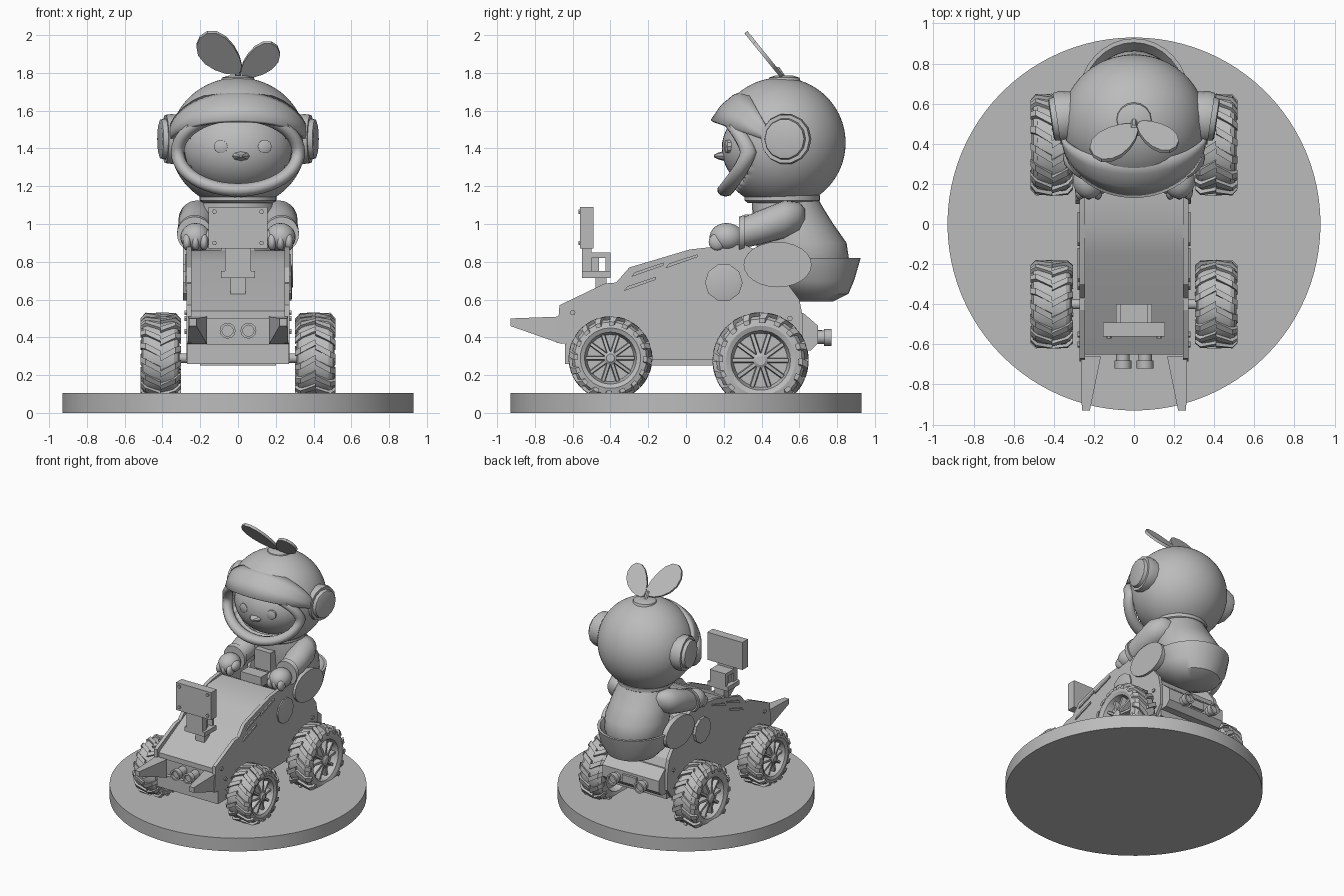
import bpy, bmesh, math
from math import sin, cos, pi, radians
from mathutils import Matrix, Vector

if "Cube" in bpy.data.objects:
    bpy.data.objects.remove(bpy.data.objects["Cube"])

grey = bpy.data.materials.new("plain grey")
grey.use_nodes = True
grey.diffuse_color = (0.5, 0.5, 0.5, 1)
grey.node_tree.nodes["Principled BSDF"].inputs["Base Color"].default_value = grey.diffuse_color


def finish(bm, name, angle=35):
    bmesh.ops.recalc_face_normals(bm, faces=bm.faces[:])
    me = bpy.data.meshes.new(name)
    bm.to_mesh(me)
    bm.free()
    me.materials.append(grey)
    me.polygons.foreach_set("use_smooth", [True] * len(me.polygons))
    me.set_sharp_from_angle(angle=radians(angle))
    ob = bpy.data.objects.new(name, me)
    bpy.context.collection.objects.link(ob)
    return ob


def add_loft(bm, rings, cap=True, loop=False):
    vs = [[bm.verts.new(p) for p in r] for r in rings]
    pairs = list(zip(vs, vs[1:])) + ([(vs[-1], vs[0])] if loop else [])
    n = len(vs[0])
    for a, b in pairs:
        for i in range(n):
            j = (i + 1) % n
            bm.faces.new((a[i], a[j], b[j], b[i]))
    if cap and not loop:
        bm.faces.new(vs[0])
        bm.faces.new(vs[-1])


def loft(name, rings, angle=35, **kw):
    bm = bmesh.new()
    add_loft(bm, rings, **kw)
    return finish(bm, name, angle)


def slab(name, outline, x0, x1):
    """Side outline in (y, z), extruded along x."""
    return loft(name, [[(x, y, z) for y, z in outline] for x in (x0, x1)], 20)


def box(name, x0, x1, y0, y1, z0, z1):
    return slab(name, [(y0, z0), (y1, z0), (y1, z1), (y0, z1)], x0, x1)


def circle(x, r, n):
    return [(x, r * cos(2 * pi * i / n), r * sin(2 * pi * i / n)) for i in range(n)]


def place(ob, loc, turn=0):
    ob.matrix_world = Matrix.Translation(loc) @ Matrix.Rotation(turn, 4, 'Z')
    return ob


def drum(name, loc, profile, n=24, turn=0):
    """Turned part about the x axis from (x, radius) pairs."""
    return place(loft(name, [circle(x, r, n) for x, r in profile]), loc, turn)


def flat_rings(table, n=32):
    """Horizontal ellipses from (z, centre y, x radius, y radius)."""
    return [[(rx * cos(2 * pi * i / n), cy + ry * sin(2 * pi * i / n), z) for i in range(n)]
            for z, cy, rx, ry in table]


def ball(name, loc, size, keep=None, n=48):
    bm = bmesh.new()
    bmesh.ops.create_uvsphere(bm, u_segments=n, v_segments=n * 2 // 3, radius=1)
    bmesh.ops.transform(bm, matrix=Matrix.Translation(loc) @ Matrix.Diagonal((*size, 1)), verts=bm.verts)
    if keep:
        cut = [f for f in bm.faces if not keep(f.calc_center_median())]
        bmesh.ops.delete(bm, geom=cut, context='FACES')
    return finish(bm, name, 60)


# Display base
loft("display_base", flat_rings([(0, 0, .93, .93), (.105, 0, .93, .93)], 96))

# Car body with raised side panels
slab("car_body", [(-.60, .28), (.60, .28), (.62, .5), (.58, .59), (.3, .78), (.15, .86), (-.02, .85),
                  (-.15, .80), (-.65, .54), (-.65, .5), (-.61, .5), (-.61, .36)], -.25, .25)
panel = [(-.685, .37), (-.56, .36), (-.5, .28), (.56, .28), (.62, .36), (.62, .5), (.6, .6), (.42, .84),
         (.31, .89), (.2, .885), (.02, .865), (-.3, .77), (-.37, .69), (-.43, .685), (-.67, .57)]
box("front_bumper", -.27, .27, -.64, -.5, .26, .365)
box("chassis_floor", -.2, .2, -.5, .5, .25, .3)
for s, side in ((1, "left"), (-1, "right")):
    slab(side + "_side_panel", panel, s * .245, s * .272)
    # Front horn tapering to the tip
    loft(side + "_front_horn", [[(s * a, y, z0), (s * b, y, z0), (s * b, y, z1), (s * a, y, z1)]
         for a, b, y, z0, z1 in ((.165, .265, -.66, .365, .51), (.22, .26, -.93, .46, .5))])
    # Side details
    drum(side + "_side_disc", (s * .272, .2, .69), [(-.02, .1), (.01, .1), (.013, .09)], 10)
    for i, (y, z) in enumerate(((-.24, .68), (-.02, .80), (-.2, .755))):
        slab(f"{side}_vent_{i}", [(y - .09, z - .035), (y + .08, z + .025), (y + .08, z + .04),
                                  (y - .07, z - .01)], s * .265, s * .281)
    for i, (y, z) in enumerate(((-.6, .53), (-.55, .43), (.55, .5))):
        drum(f"{side}_bolt_{i}", (s * .272, y, z), [(-.01, .015), (.01, .015)], 6)
    oval = [(.485 + .18 * cos(k * pi / 12), .785 + .12 * sin(k * pi / 12)) for k in range(24)]
    slab(side + "_seat_wing", oval, s * .25, s * .29)
    # Head lamps and tail pipes
    for part, x, y, z, r in (("head_lamp", .055, -.65, .435, .042), ("tail_pipe", .12, .7, .4, .045)):
        drum(f"{side}_{part}", (s * x, y, z), [(-.06, r * .8), (.03, r * .8), (.03, r), (.07, r),
             (.07, r * .7), (.05, r * .7)], 12, -pi / 2 if y < 0 else pi / 2)
slab("rear_bumper", [(.58, .33), (.66, .33), (.7, .37), (.7, .46), (.62, .53), (.58, .53)], -.25, .25)
box("tail_plate", -.06, .06, .69, .72, .38, .44)

# Screen on the hood
box("screen", -.155, .155, -.56, -.49, .87, 1.09)
box("screen_stem", -.07, .07, -.55, -.50, .74, .9)
box("screen_bracket", -.09, .09, -.55, -.40, .715, .75)
box("bracket_top", -.07, .07, -.55, -.40, .82, .85)
box("bracket_back", -.07, .07, -.425, -.40, .74, .83)
box("bracket_core", -.055, .055, -.52, -.46, .74, .83)
box("bracket_foot", -.04, .04, -.48, -.42, .6, .72)
for x in (-.125, .125):
    for z in (.9, 1.065):
        drum("screen_bolt", (x, -.56, z), [(-.01, .013), (.01, .013)], 6, pi / 2)


# Wheels with chevron treads, spokes and hub
def wheel(name, loc, R, s):
    bm = bmesh.new()
    half = [(.04, .56), (.09, .62), (.1, .72), (.092, .86), (.07, .92)]
    prof = half + [(-x, r) for x, r in reversed(half)]
    add_loft(bm, [circle(x, r * R, 32) for x, r in prof])
    h = .075
    for k in range(16):
        for d in (-1, 1):
            a = 2 * pi * k / 16 + (d > 0) * .1
            rings = []
            for x, da, r, low in ((0, 0, 1, .88), (.08, .2, .99, .86), (.107, .26, .87, .78)):
                rings.append([(d * x, q * R * cos(a + da + e), q * R * sin(a + da + e))
                              for q, e in ((r, -h), (r, h), (low, h), (low, -h))])
            add_loft(bm, rings)
    for k in range(10):
        a = 2 * pi * k / 10
        add_loft(bm, [[(x, q * R * cos(a + e), q * R * sin(a + e)) for x, e in
                       ((.03, -w), (.03, w), (p, w * .6), (p, -w * .6))]
                      for q, w, p in ((.12, .5, .085), (.58, .1, .07))])
    add_loft(bm, [circle(x, r * R, 10) for x, r in ((.03, .16), (.09, .16), (.1, .1))])
    ob = place(finish(bm, name, 30), loc, 0 if s > 0 else pi)
    return ob


for y, z, R, end in ((-.40, .29, .222, "front"), (.395, .278, .255, "rear")):
    for s, side in ((1, "left"), (-1, "right")):
        wheel(f"{end}_{side}_wheel", (s * .41, y, z), R, s)
    drum(end + "_axle", (0, y, .29), [(-.4, .025), (.4, .025)], 12)

# Seat tub and rider's torso
loft("seat_tub", flat_rings([(.59, .68, .1, .1), (.63, .68, .19, .18), (.7, .65, .25, .24),
                             (.82, .62, .28, .305), (.82, .62, .26, .285), (.72, .63, .2, .2)]))
loft("torso", flat_rings([(.64, .66, .15, .15), (.8, .63, .23, .235), (.9, .61, .235, .24),
                          (1.0, .57, .22, .21), (1.08, .54, .2, .19), (1.15, .52, .17, .17)]), 60)
loft("neck_ring", flat_rings([(1.11, .51, .18, .18), (1.125, .51, .205, .2), (1.15, .51, .205, .2),
                              (1.17, .51, .18, .18)]))
box("chest_box", -.07, .07, .31, .42, .9, 1.05)
box("steering_box", -.09, .09, .16, .26, .84, .92)

# Arms, cuffs and mittens
for s, side in ((1, "left"), (-1, "right")):
    def sleeve(table):
        return [[(s * x + r * cos(k * pi / 10), y, z + r * sin(k * pi / 10)) for k in range(20)]
                for x, y, z, r in table]
    loft(side + "_arm", sleeve([(.18, .63, 1.05, .03), (.2, .6, 1.04, .075), (.215, .52, 1.025, .1),
                                (.225, .4, .985, .092), (.23, .29, .95, .08)]), 60)
    loft(side + "_cuff", sleeve([(.23, .31, .955, .08), (.23, .31, .955, .093),
                                 (.23, .28, .945, .093), (.23, .28, .945, .08)]))
    ball(side + "_mitten", (s * .225, .215, .93), (.08, .09, .075), n=20)
    ball(side + "_thumb", (s * .16, .2, .93), (.03, .05, .04), n=16)
    for k in range(3):
        ball(f"{side}_finger_{k}", (s * (.18 + k * .045), .165, .905), (.024, .045, .045), n=12)

# Helmet shell, opened at the face
hc, hr = Vector((0, .5, 1.43)), (.36, .345, .345)
helmet = ball("helmet", hc, hr, lambda c: c.y > .5 or (c.x / .31) ** 2 + ((c.z - 1.38) / .2) ** 2 > 1, 72)
shell = helmet.modifiers.new("thickness", 'SOLIDIFY')
shell.thickness = .03
rim = []
for k in range(48):
    a = 2 * pi * k / 48
    rim.append([((.32 + .035 * cos(b)) * cos(a), .33 - .12 * abs(sin(a)) ** 1.3 + .045 * sin(b),
                 1.38 + (.2 + .035 * cos(b)) * sin(a)) for b in [pi * j / 5 for j in range(10)]])
loft("helmet_rim", rim, 60, loop=True)

# Visor brim
bm = bmesh.new()
rows = []
for u in (0, .33, .67, 1):
    row = []
    for k in range(33):
        t = -pi / 2 + pi * k / 32
        g = .03 * u * (1 - u) * 4 * cos(t)
        row.append(bm.verts.new(((.37 - .01 * u) * sin(t), .45 - .02 * u - (.13 + .17 * u) * cos(t) - g * .3,
                                 1.47 - .03 * u + (.24 - .13 * u) * cos(t) + g)))
    rows.append(row)
for a, b in zip(rows, rows[1:]):
    for i in range(32):
        bm.faces.new((a[i], a[i + 1], b[i + 1], b[i]))
visor = finish(bm, "visor", 60)
visor.modifiers.new("thickness", 'SOLIDIFY').thickness = .02

# Ear discs, tilted slightly forward
for s, side in ((1, "left"), (-1, "right")):
    drum(side + "_ear_disc", (s * .35, .53, 1.45), [(-.07, .12), (.0, .135), (.035, .13), (.035, .11),
         (.06, .105), (.065, .09)], 14, -.15 if s > 0 else pi + .15)

# Face, eyes and beak
ball("face", (0, .45, 1.40), (.295, .26, .24))
for x, side in ((.14, "left"), (-.09, "right")):
    drum(side + "_eye", (x, .225 if x > 0 else .21, 1.41), [(-.03, .037), (.012, .037), (.016, .03)],
         10, -pi / 2 + x * 1.5)
loft("beak", [[(.015 + w * cos(k * pi / 4), y, 1.36 + h * sin(k * pi / 4)) for k in range(8)]
              for y, w, h in ((.21, .052, .028), (.17, .035, .018), (.148, .008, .006))])
loft("crown_knob", flat_rings([(1.75, .52, .09, .09), (1.775, .52, .085, .08), (1.785, .52, .05, .05)], 16))


# Sprout leaves
def leaf(name, cx, cz, a, b, tilt, n=14):
    pts = []
    for k in range(n):
        u, v = a * cos(2 * pi * k / n), b * sin(2 * pi * k / n)
        v *= 1 + .25 * u / a
        x, z = cx + u * cos(tilt) - v * sin(tilt), cz + u * sin(tilt) + v * cos(tilt)
        pts.append(Vector((x, .5 - (z - 1.79) * .81, z)))
    nrm = Vector((0, .78, .63)) * .01
    loft(name, [[p - nrm for p in pts], [p + nrm for p in pts]])


leaf("right_leaf", -.095, 1.9, .14, .085, radians(140))
leaf("left_leaf", .115, 1.865, .12, .07, radians(38))
loft("stem", [[(.015 * cos(k), y + .015 * sin(k), z) for k in range(6)] for y, z in ((.52, 1.77), (.48, 1.83))])
